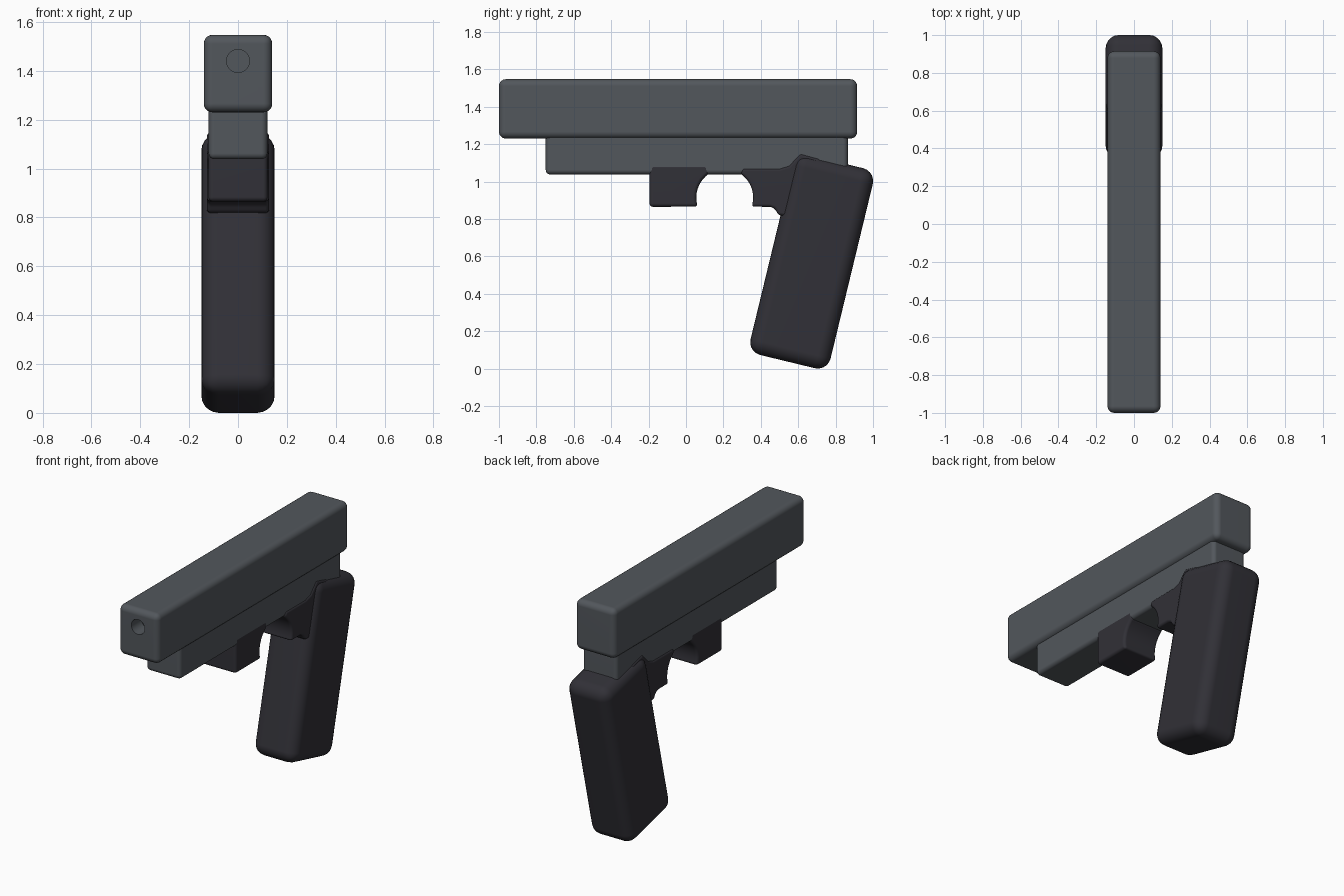
import bpy, bmesh, math
from mathutils import Matrix, Vector

if "Cube" in bpy.data.objects:
    bpy.data.objects.remove(bpy.data.objects["Cube"])


def material(name, rgb):
    m = bpy.data.materials.new(name)
    m.diffuse_color = (*rgb, 1)
    m.use_nodes = True
    m.node_tree.nodes["Principled BSDF"].inputs["Base Color"].default_value = m.diffuse_color
    return m


GREY = material("slate_grey", (0.085, 0.095, 0.107))
DARK = material("charcoal", (0.031, 0.030, 0.038))


def add_object(name, bm, mat):
    bmesh.ops.recalc_face_normals(bm, faces=bm.faces)
    mesh = bpy.data.meshes.new(name)
    bm.to_mesh(mesh)
    bm.free()
    mesh.materials.append(mat)
    ob = bpy.data.objects.new(name, mesh)
    bpy.context.collection.objects.link(ob)
    return ob


def select(ob):
    bpy.ops.object.select_all(action='DESELECT')
    ob.select_set(True)
    bpy.context.view_layer.objects.active = ob


def round_edges(ob, width, segments=5):
    mod = ob.modifiers.new("round", 'BEVEL')
    mod.width = width
    mod.segments = segments
    mod.limit_method = 'ANGLE'
    mod.angle_limit = math.radians(32)
    select(ob)
    bpy.ops.object.modifier_apply(modifier=mod.name)


def smooth(ob):
    select(ob)
    bpy.ops.object.shade_smooth_by_angle(angle=math.radians(40))
    mod = ob.modifiers.new("flat_sides", 'WEIGHTED_NORMAL')
    mod.keep_sharp = True


def box(name, mat, size, centre, bevel, tilt=0):
    bm = bmesh.new()
    bmesh.ops.create_cube(bm, size=1)
    m = (Matrix.Translation(centre) @ Matrix.Rotation(tilt, 4, 'X')
         @ Matrix.Diagonal((*size, 1)))
    bmesh.ops.transform(bm, matrix=m, verts=bm.verts)
    ob = add_object(name, bm, mat)
    round_edges(ob, bevel)
    return ob


def extrude_profile(name, mat, points, half_width, bevel):
    bm = bmesh.new()
    face = bm.faces.new([bm.verts.new((-half_width, y, z)) for y, z in points])
    ext = bmesh.ops.extrude_face_region(bm, geom=[face])
    moved = [v for v in ext["geom"] if isinstance(v, bmesh.types.BMVert)]
    bmesh.ops.translate(bm, vec=(2 * half_width, 0, 0), verts=moved)
    ob = add_object(name, bm, mat)
    round_edges(ob, bevel, 4)
    smooth(ob)


def arc(start, end, n=8):
    angles = [math.radians(start + (end - start) * i / n) for i in range(n + 1)]
    return [(0.207 + 0.152 * math.cos(a), 0.915 + 0.152 * math.sin(a)) for a in angles]


# Slide with a blind muzzle hole
slide = box("slide", GREY, (0.28, 1.915, 0.317), (0, -0.0425, 1.3885), 0.036)
bm = bmesh.new()
bmesh.ops.create_cone(bm, cap_ends=True, segments=32, radius1=0.047, radius2=0.047, depth=0.2,
                      matrix=Matrix.Translation((0, -1.0, 1.44)) @ Matrix.Rotation(math.pi / 2, 4, 'X'))
cutter = add_object("hole_cutter", bm, GREY)
cutter.hide_render = True
cut = slide.modifiers.new("muzzle_hole", 'BOOLEAN')
cut.operation = 'DIFFERENCE'
cut.object = cutter
select(slide)
bpy.ops.object.modifier_apply(modifier=cut.name)
bpy.data.objects.remove(cutter)
smooth(slide)

# Lower frame
smooth(box("frame", GREY, (0.24, 1.615, 0.23), (0, 0.0575, 1.153), 0.024))

# Raked grip
smooth(box("grip", DARK, (0.30, 0.44, 1.10), (0, 0.672, 0.572), 0.07, math.radians(-13.6)))

# Trigger guard: front block and rear web either side of the round opening
extrude_profile("guard_front", DARK,
                [(-0.195, 1.09), (-0.195, 0.865)] + arc(199, 124) + [(0.12, 1.09)],
                0.121, 0.042)
extrude_profile("guard_rear", DARK,
                arc(55, -19) + [(0.45, 0.865), (0.475, 0.855), (0.495, 0.82), (0.66, 0.80),
                                (0.72, 1.12), (0.61, 1.15), (0.55, 1.085), (0.50, 1.07), (0.30, 1.07)],
                0.127, 0.03)
